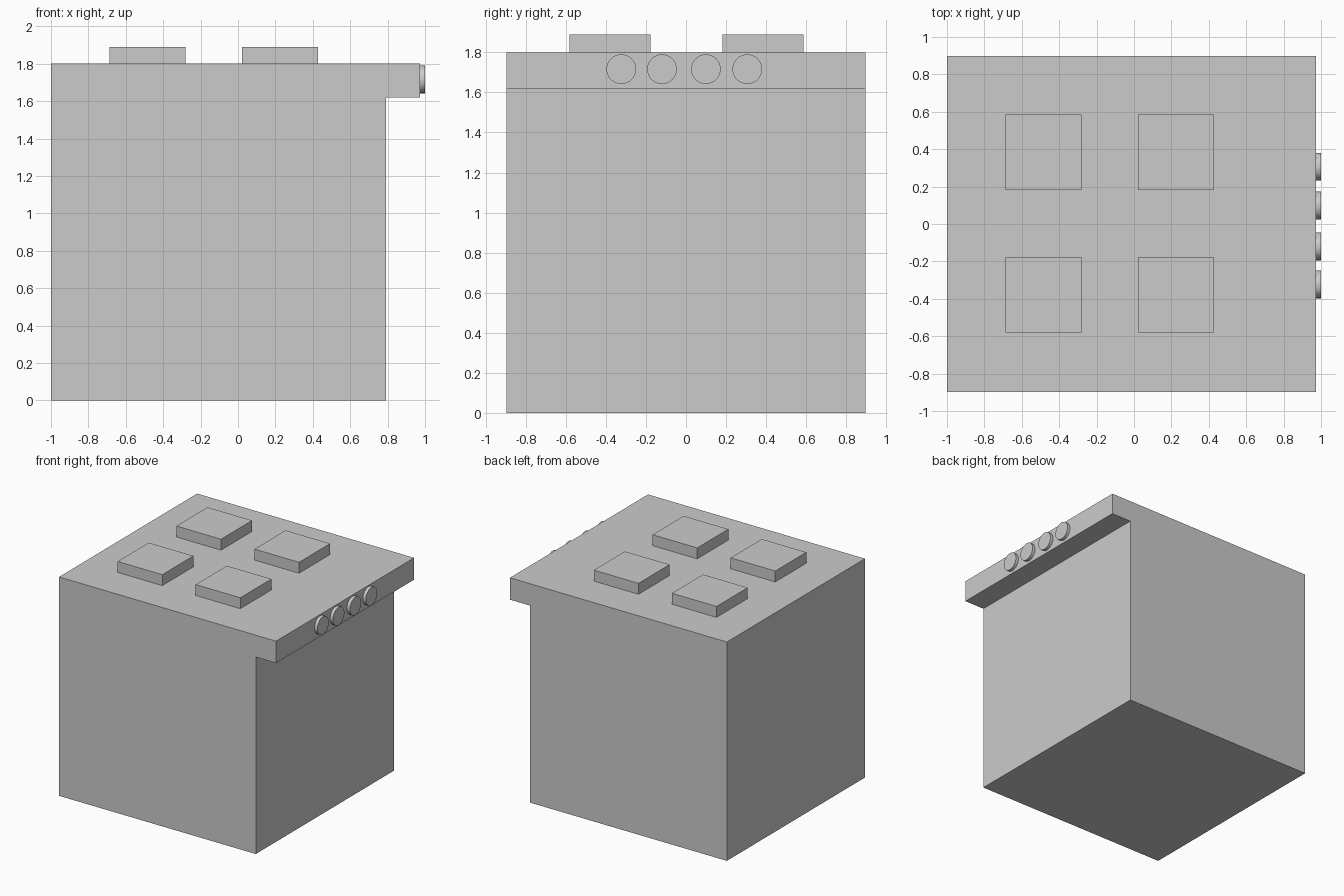
import bpy, bmesh, math

if "Cube" in bpy.data.objects:
    bpy.data.objects.remove(bpy.data.objects["Cube"])


def make_object(name, bm):
    bmesh.ops.recalc_face_normals(bm, faces=bm.faces)
    mesh = bpy.data.meshes.new(name)
    bm.to_mesh(mesh)
    bm.free()
    obj = bpy.data.objects.new(name, mesh)
    bpy.context.collection.objects.link(obj)
    return obj


def box(name, center, size):
    bm = bmesh.new()
    bmesh.ops.create_cube(bm, size=1)
    bmesh.ops.scale(bm, vec=size, verts=bm.verts)
    bmesh.ops.translate(bm, vec=center, verts=bm.verts)
    return make_object(name, bm)


# Stove body: side profile with overhanging control panel, extruded along y
half_depth = 0.897
profile = [(-1, 0), (0.79, 0), (0.79, 1.62), (0.974, 1.62), (0.974, 1.8), (-1, 1.8)]
bm = bmesh.new()
face = bm.faces.new([bm.verts.new((x, -half_depth, z)) for x, z in profile])
ext = bmesh.ops.extrude_face_region(bm, geom=[face], use_keep_orig=True)
moved = [v for v in ext["geom"] if isinstance(v, bmesh.types.BMVert)]
bmesh.ops.translate(bm, vec=(0, 2 * half_depth, 0), verts=moved)
make_object("stove_body", bm)

# Four square burners on the top
for i, x in enumerate((-0.485, 0.225)):
    for j, y in enumerate((-0.379, 0.384)):
        box(f"burner_{i * 2 + j + 1}", (x, y, 1.84), (0.406, 0.404, 0.1))

# Four round knobs on the control panel
for i, y in enumerate((-0.323, -0.12, 0.099, 0.306)):
    bpy.ops.mesh.primitive_cylinder_add(
        vertices=32, radius=0.074, depth=0.04,
        location=(0.98, y, 1.716), rotation=(0, math.pi / 2, 0))
    bpy.context.object.name = f"knob_{i + 1}"
    bpy.ops.object.shade_smooth_by_angle()
